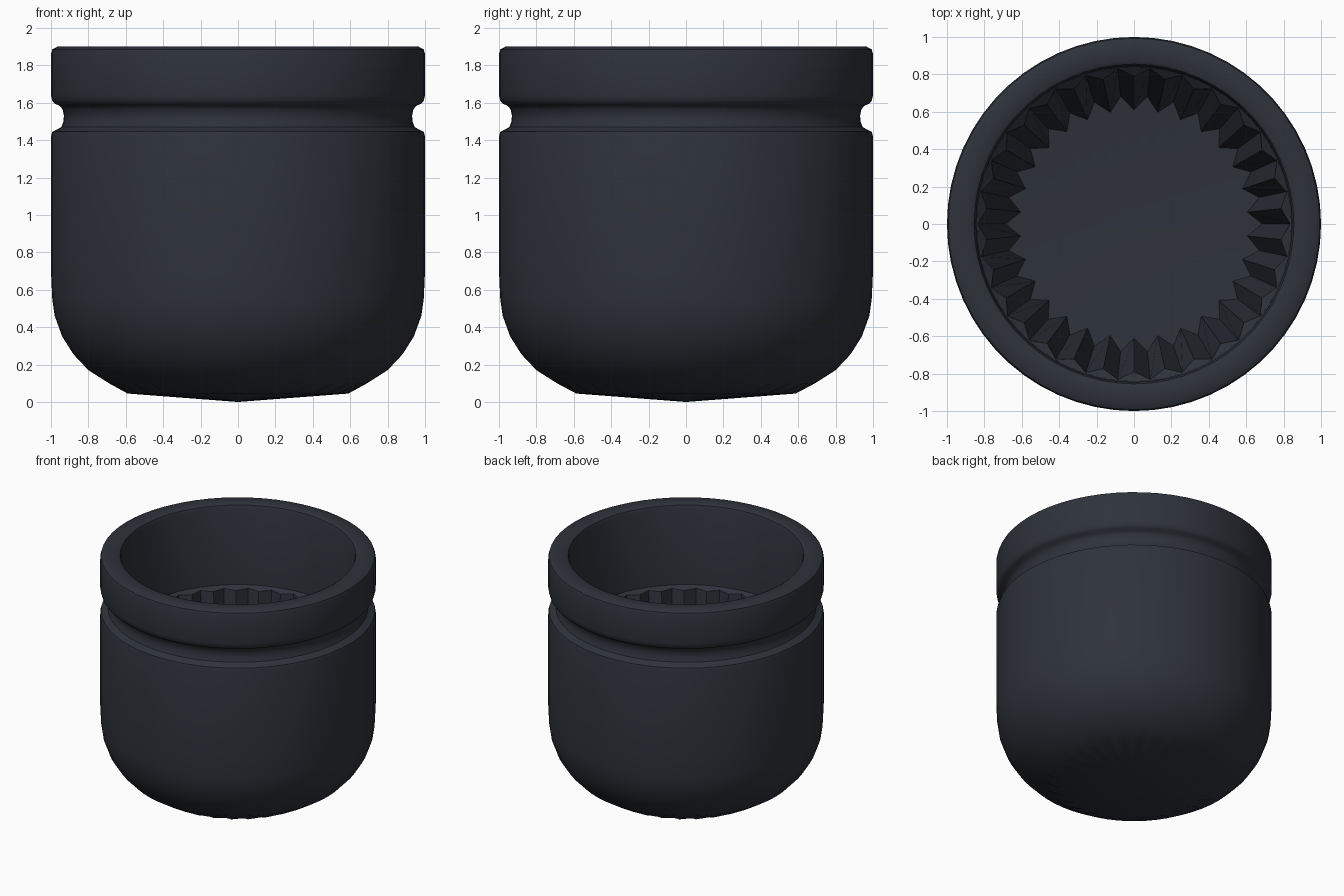
import bpy, bmesh, math

if "Cube" in bpy.data.objects:
    bpy.data.objects.remove(bpy.data.objects["Cube"])

FLUTES = 30
SEG = FLUTES * 2

# (radius on ridge, radius on valley, z), from the underside up, over the rim and down inside
outer = [(.54, .59, .045), (.69, .69, .10), (.80, .80, .17), (.88, .88, .255),
         (.94, .94, .35), (.98, .98, .46), (.993, .993, .55), (1, 1, .70), (1, 1, 1.42)]
groove = [(.993, 1.445), (.97, 1.455), (.945, 1.47), (.933, 1.50), (.931, 1.53),
          (.938, 1.565), (.955, 1.585), (.98, 1.595), (.993, 1.61), (1, 1.64)]
rim = [(1, 1.86), (.993, 1.885), (.965, 1.90), (.875, 1.90), (.855, 1.89), (.845, 1.86), (.84, 1.26)]
flutes = [(.79, .835, 1.235), (.61, .685, .13)]
rings = outer + [(r, r, z) for r, z in groove + rim] + flutes

bm = bmesh.new()


def make_ring(ridge, valley, z):
    verts = []
    for i in range(SEG):
        a = math.pi / 2 + math.tau * i / SEG
        r = ridge if i % 2 == 0 else valley
        verts.append(bm.verts.new((r * math.cos(a), r * math.sin(a), z)))
    return verts


# Body shell
loops = [make_ring(*r) for r in rings]
for a, b in zip(loops, loops[1:]):
    for i in range(SEG):
        j = (i + 1) % SEG
        bm.faces.new((a[i], a[j], b[j], b[i]))

# Shallow cones closing the underside and the inner floor
for loop, z in ((loops[0], 0.0), (loops[-1], .08)):
    tip = bm.verts.new((0, 0, z))
    for i in range(SEG):
        bm.faces.new((loop[i], loop[(i + 1) % SEG], tip))
bmesh.ops.recalc_face_normals(bm, faces=bm.faces)

mesh = bpy.data.meshes.new("fluted_cup")
bm.to_mesh(mesh)
bm.free()
cup = bpy.data.objects.new("fluted_cup", mesh)
bpy.context.collection.objects.link(cup)

# Dark slate finish
mat = bpy.data.materials.new("dark_slate")
mat.diffuse_color = (.027, .032, .043, 1)
mat.use_nodes = True
mat.node_tree.nodes["Principled BSDF"].inputs["Base Color"].default_value = mat.diffuse_color
mesh.materials.append(mat)

bpy.context.view_layer.objects.active = cup
cup.select_set(True)
bpy.ops.object.shade_smooth_by_angle(angle=math.radians(30))
